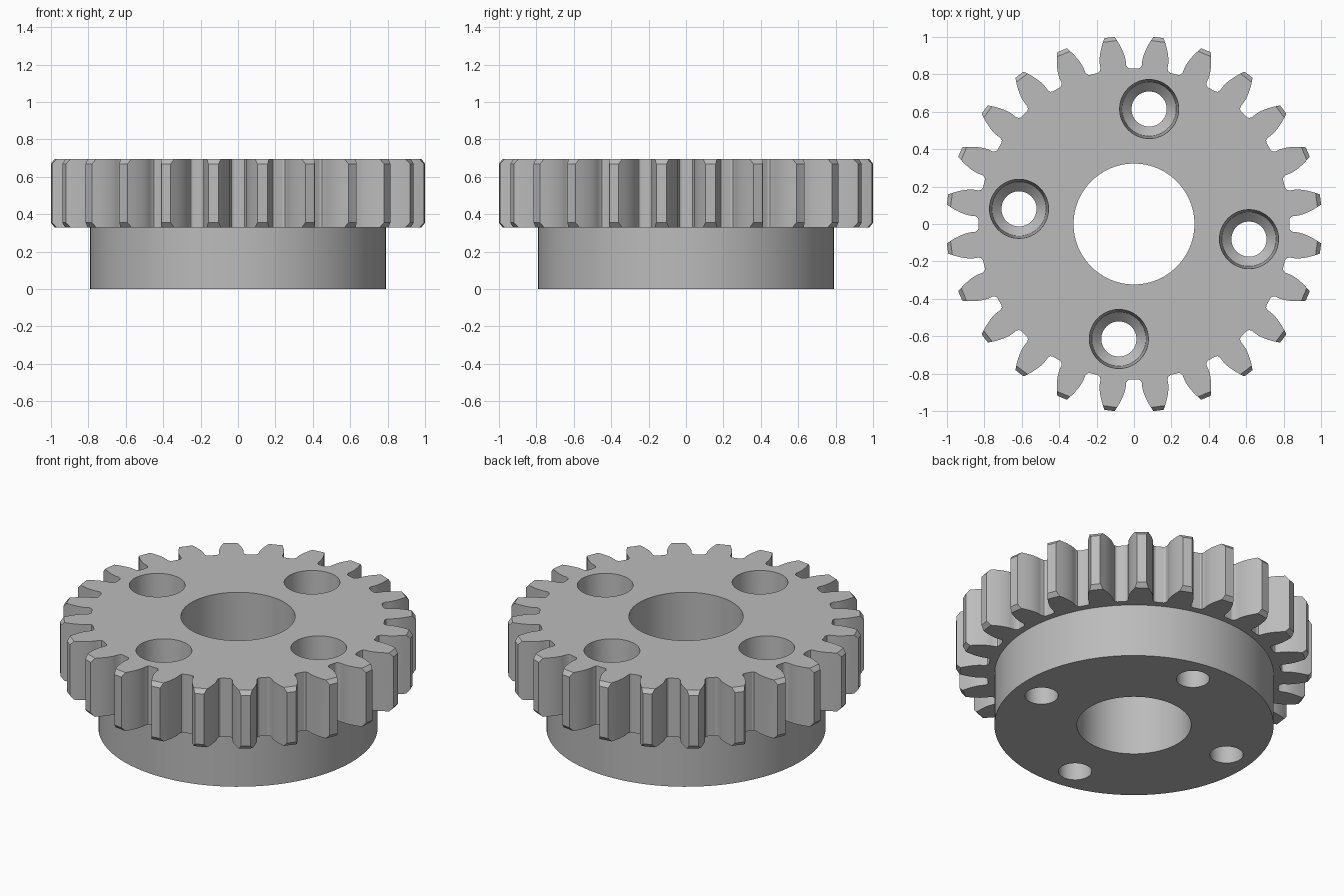
import bpy, bmesh, math

if "Cube" in bpy.data.objects:
    bpy.data.objects.remove(bpy.data.objects["Cube"])

TEETH = 24
R_TIP, R_CHAMFER, R_BASE, R_ROOT = 1.006, 0.985, 0.872, 0.831
Z_LOW, Z_HIGH, BEVEL = 0.33, 0.695, 0.025

steel = bpy.data.materials.new("grey steel")
steel.diffuse_color = (0.5, 0.5, 0.5, 1)
steel.use_nodes = True
steel.node_tree.nodes["Principled BSDF"].inputs["Base Color"].default_value = steel.diffuse_color


def new_object(name, bm):
    bmesh.ops.recalc_face_normals(bm, faces=bm.faces[:])
    mesh = bpy.data.meshes.new(name)
    bm.to_mesh(mesh)
    bm.free()
    mesh.materials.append(steel)
    ob = bpy.data.objects.new(name, mesh)
    bpy.context.collection.objects.link(ob)
    return ob


def loft(name, rings):
    """Closed solid through a stack of equal-length rings."""
    bm = bmesh.new()
    loops = [[bm.verts.new(p) for p in ring] for ring in rings]
    n = len(loops[0])
    for a, b in zip(loops, loops[1:]):
        for i in range(n):
            j = (i + 1) % n
            bm.faces.new((a[i], a[j], b[j], b[i]))
    bm.faces.new(loops[0][::-1])
    bm.faces.new(loops[-1])
    return new_object(name, bm)


def turned(name, profile, segments, x=0, y=0):
    """Round solid from (radius, height) steps."""
    angles = [2 * math.pi * i / segments for i in range(segments)]
    return loft(name, [[(x + r * math.cos(a), y + r * math.sin(a), z) for a in angles]
                       for r, z in profile])


def half_angle(r):
    """Half the tooth angle on an involute flank."""
    a = math.acos(min(1, R_BASE / r))
    p = math.radians(20)
    return math.pi / (2 * TEETH) + math.tan(p) - p - math.tan(a) + a


def gear_ring(z, tip):
    base = half_angle(R_BASE)
    side = [(R_ROOT, base + 0.022), (R_ROOT + 0.006, base + 0.009), (R_ROOT + 0.02, base + 0.001)]
    side += [(r, half_angle(r)) for r in (R_BASE, 0.89, 0.91, 0.93, 0.95, 0.97, tip)]
    ring = []
    for t in range(TEETH):
        c = (t + 0.5) * 2 * math.pi / TEETH
        polar = [(r, c - h) for r, h in side] + [(r, c + h) for r, h in reversed(side)]
        ring += [(r * math.cos(a), r * math.sin(a), z) for r, a in polar]
    return ring


# toothed wheel with chamfered tips
gear = loft("gear_wheel", [gear_ring(Z_LOW, R_CHAMFER), gear_ring(Z_LOW + BEVEL, R_TIP),
                           gear_ring(Z_HIGH - BEVEL, R_TIP), gear_ring(Z_HIGH, R_CHAMFER)])

# round hub below, overlapping into the wheel
hub = turned("hub", [(0.79, 0), (0.79, 0.45)], 96)

# centre bore and four stepped bolt holes
cutters = [turned("bore_cutter", [(0.323, -0.1), (0.323, 0.9)], 96)]
for k in range(4):
    a = math.radians(82.5 + 90 * k)
    cutters.append(turned("bolt_hole_cutter",
                          [(0.094, -0.1), (0.094, 0.40), (0.145, 0.45), (0.158, Z_HIGH), (0.158, 0.9)],
                          48, 0.62 * math.cos(a), 0.62 * math.sin(a)))

for tool, op in [(hub, 'UNION')] + [(c, 'DIFFERENCE') for c in cutters]:
    mod = gear.modifiers.new(op.lower(), 'BOOLEAN')
    mod.operation, mod.object, mod.solver = op, tool, 'EXACT'

# bake the cuts and drop the helpers
bpy.context.view_layer.update()
baked = bpy.data.meshes.new_from_object(gear.evaluated_get(bpy.context.evaluated_depsgraph_get()))
gear.modifiers.clear()
gear.data = baked
for tool in [hub] + cutters:
    bpy.data.objects.remove(tool)

bpy.context.view_layer.objects.active = gear
gear.select_set(True)
bpy.ops.object.shade_smooth_by_angle(angle=math.radians(25))
